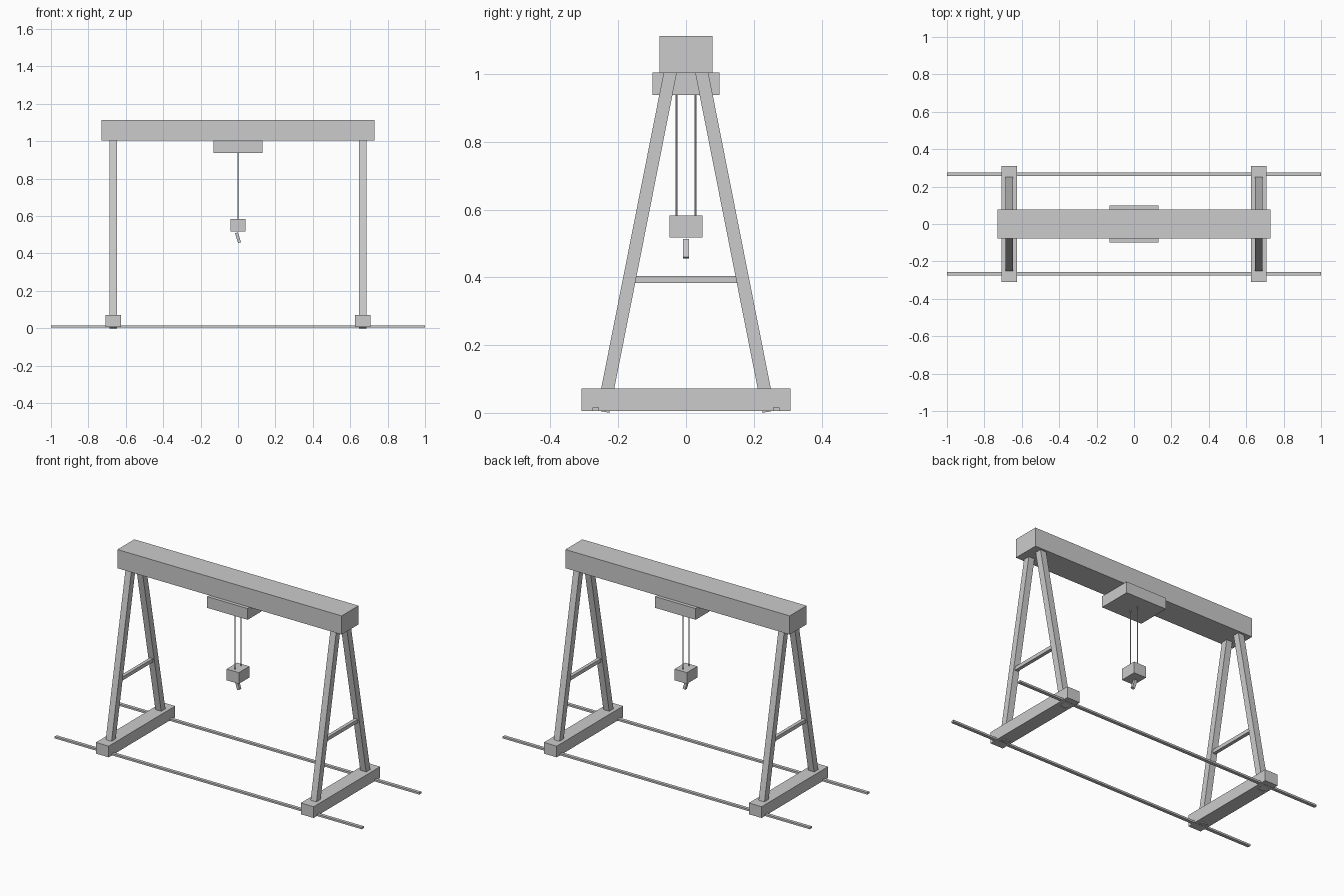
import bpy, math
from mathutils import Vector, Matrix

if "Cube" in bpy.data.objects:
    bpy.data.objects.remove(bpy.data.objects["Cube"])

steel = bpy.data.materials.new("light_grey_steel")
steel.diffuse_color = (0.6, 0.6, 0.6, 1)
steel.use_nodes = True
steel.node_tree.nodes["Principled BSDF"].inputs["Base Color"].default_value = steel.diffuse_color


def box(name, centre, size, rot=None):
    """Box with the given centre and full size, optionally rotated."""
    bpy.ops.mesh.primitive_cube_add(size=1)
    ob = bpy.context.object
    ob.name = name
    r = rot if rot else Matrix.Identity(4)
    ob.data.transform(Matrix.Translation(centre) @ r @ Matrix.Diagonal((*size, 1)))
    ob.data.materials.append(steel)
    return ob


# Overhead beam and the trolley hanging under it
box("main_beam", (0, 0, 1.058), (1.46, 0.157, 0.11))
box("trolley", (0, 0, 0.971), (0.264, 0.198, 0.066))

# Hoist cables, hook block and tilted hook
for side, tag in ((-1, "front"), (1, "back")):
    bpy.ops.mesh.primitive_cylinder_add(vertices=8, radius=0.0033, depth=0.37,
                                        location=(0, side * 0.028, 0.76))
    cable = bpy.context.object
    cable.name = "cable_" + tag
    cable.data.materials.append(steel)
    bpy.ops.object.shade_smooth_by_angle()
box("hook_block", (0, 0, 0.55), (0.08, 0.098, 0.066))
box("hook", (0, 0, 0.484), (0.0165, 0.0165, 0.055), Matrix.Rotation(-0.3, 4, 'Y'))

# Two A-frame ends, each on a base sill
for sx, end in ((-1, "left"), (1, "right")):
    x = sx * 0.667
    box("base_" + end, (x, 0, 0.039), (0.083, 0.618, 0.066))
    box("brace_" + end, (x, 0, 0.394), (0.02, 0.33, 0.021))
    for sy, tag in ((-1, "front"), (1, "back")):
        foot = Vector((x, sy * 0.2445, 0.0037))
        top = Vector((x, sy * 0.0455, 1.009))
        axis = top - foot
        lean = math.atan2(-axis.y, axis.z)
        box(f"leg_{end}_{tag}", (foot + top) / 2, (0.038, 0.038, axis.length),
            Matrix.Rotation(lean, 4, 'X'))

# Ground rails
for sy, tag in ((-1, "front"), (1, "back")):
    box("rail_" + tag, (0, sy * 0.267, 0.0105), (2.0, 0.019, 0.011))
